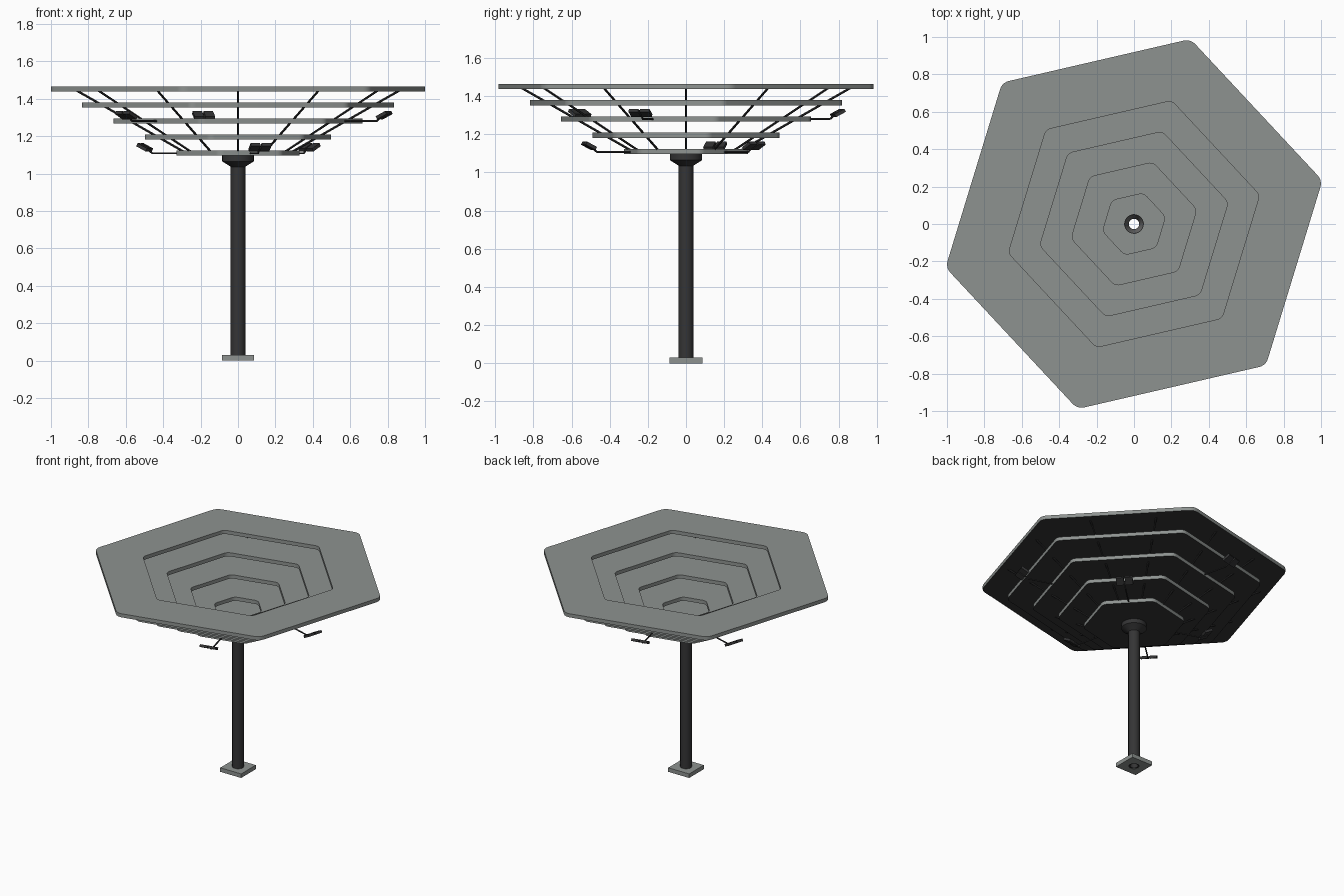
import bpy, bmesh, math
from mathutils import Vector, Matrix

if "Cube" in bpy.data.objects:
    bpy.data.objects.remove(bpy.data.objects["Cube"])

def mat(name, c):
    m = bpy.data.materials.new(name)
    m.diffuse_color = (*c, 1)
    m.use_nodes = True
    m.node_tree.nodes["Principled BSDF"].inputs["Base Color"].default_value = m.diffuse_color
    return m

GREY = mat("grey_metal", (0.27, 0.29, 0.28))
DARK = mat("dark_metal", (0.035, 0.035, 0.036))
MID = mat("funnel_grey", (0.13, 0.13, 0.13))
TURN = math.radians(13)          # rotation of the hexagons
K = 6                            # points per rounded corner


def finish(name, bm, mats, smooth=True):
    bmesh.ops.recalc_face_normals(bm, faces=bm.faces)
    me = bpy.data.meshes.new(name)
    bm.to_mesh(me)
    bm.free()
    for m in mats:
        me.materials.append(m)
    ob = bpy.data.objects.new(name, me)
    bpy.context.collection.objects.link(ob)
    if smooth:
        bpy.context.view_layer.objects.active = ob
        ob.select_set(True)
        bpy.ops.object.shade_smooth_by_angle(angle=math.radians(35))
        ob.select_set(False)
    return ob


def hexagon(R, r):
    """Rounded hexagon with corner radius R and fillet r."""
    pts = []
    for i in range(6):
        a = TURN + i * math.pi / 3
        d = R - r / math.cos(math.pi / 6)
        for j in range(K):
            b = a + math.radians(-30 + 60 * j / (K - 1))
            pts.append((d * math.cos(a) + r * math.cos(b), d * math.sin(a) + r * math.sin(b)))
    return pts


def circle(r, n, start=0.0):
    return [(r * math.cos(start + 2 * math.pi * i / n), r * math.sin(start + 2 * math.pi * i / n))
            for i in range(n)]


def ring_plate(name, outer, inner, z0, z1, under_dark):
    """Flat plate with a hole; both outlines have the same number of points."""
    bm = bmesh.new()
    loops = [[bm.verts.new((x, y, z)) for x, y in pts]
             for pts, z in ((outer, z0), (outer, z1), (inner, z1), (inner, z0))]
    n = len(outer)
    for s in range(4):
        A, B = loops[s], loops[(s + 1) % 4]
        for i in range(n):
            f = bm.faces.new((A[i], A[(i + 1) % n], B[(i + 1) % n], B[i]))
            if s == 3 and under_dark:
                f.material_index = 1
    return finish(name, bm, [GREY, DARK])


# stepped hexagonal canopy
S = 1.034
for i in range(5):
    R = S * (i + 2) / 6
    z = 1.096 + i * 0.0855
    fil = 0.065 if i == 4 else 0.05
    if i == 0:
        hole = circle(0.05, 6 * K, TURN - math.radians(25))
    else:
        hole = hexagon(S * i / 6, 0.045)
    ring_plate(f"canopy_ring_{i + 1}", hexagon(R, fil), hole, z, z + 0.027, True)

# square foot plate with a round hole
h = 0.086
square = []
for x, y in circle(1, 24):
    m = max(abs(x), abs(y))
    square.append((h * x / m, h * y / m))
ring_plate("foot_plate", square, circle(0.038, 24), 0, 0.03, False)

# hollow post with flared head and drain funnel
profile = [(0.039, 0.002), (0.039, 1.035), (0.045, 1.04), (0.085, 1.065), (0.085, 1.098),
           (0.05, 1.098), (0.028, 1.06), (0.028, 0.002)]
bm = bmesh.new()
N = 24
rings = [[bm.verts.new((x, y, z)) for x, y in circle(r, N)] for r, z in profile]
for s in range(len(rings)):
    A, B = rings[s], rings[(s + 1) % len(rings)]
    for i in range(N):
        f = bm.faces.new((A[i], A[(i + 1) % N], B[(i + 1) % N], B[i]))
        if s == 5:
            f.material_index = 1
finish("post", bm, [DARK, MID])


def rod(bm, a, b, r, n=8):
    a, b = Vector(a), Vector(b)
    d = b - a
    M = Matrix.Translation((a + b) / 2) @ d.to_track_quat('Z', 'Y').to_matrix().to_4x4()
    bmesh.ops.create_cone(bm, cap_ends=True, segments=n, radius1=r, radius2=r,
                          depth=d.length, matrix=M)


# twelve sloping ribs through the rings
bm = bmesh.new()
for i in range(12):
    c, s = math.cos(i * math.pi / 6), math.sin(i * math.pi / 6)
    rod(bm, (0.27 * c, 0.27 * s, 1.105), (0.86 * c, 0.86 * s, 1.442), 0.006)
finish("canopy_ribs", bm, [DARK])


# twin floodlights on bent arms, built along +x then turned into place
def lamp(name, ang, r_end, z):
    T = Matrix.Rotation(math.radians(ang), 4, 'Z')
    bm = bmesh.new()
    rod(bm, (r_end - 0.24, 0, z), (r_end, 0, z), 0.005)
    rod(bm, (r_end, 0, z), (r_end + 0.03, 0, z + 0.027), 0.005)
    rod(bm, (r_end + 0.03, -0.05, z + 0.027), (r_end + 0.03, 0.05, z + 0.027), 0.005)
    bm.transform(T)
    finish(name + "_arm", bm, [DARK])
    bm = bmesh.new()
    for side in (-1, 1):
        M = (T @ Matrix.Translation((r_end + 0.042, side * 0.03, z + 0.032))
             @ Matrix.Rotation(math.radians(-28), 4, 'Y')
             @ Matrix.Diagonal((0.06, 0.052, 0.018, 1)))
        bmesh.ops.create_cube(bm, size=1, matrix=M)
    finish(name + "_heads", bm, [DARK], smooth=False)


for i in range(3):
    lamp(f"lower_lamp_{i + 1}", 43 + 120 * i, 0.48, 1.108)
    lamp(f"upper_lamp_{i + 1}", 103 + 120 * i, 0.775, 1.28)
